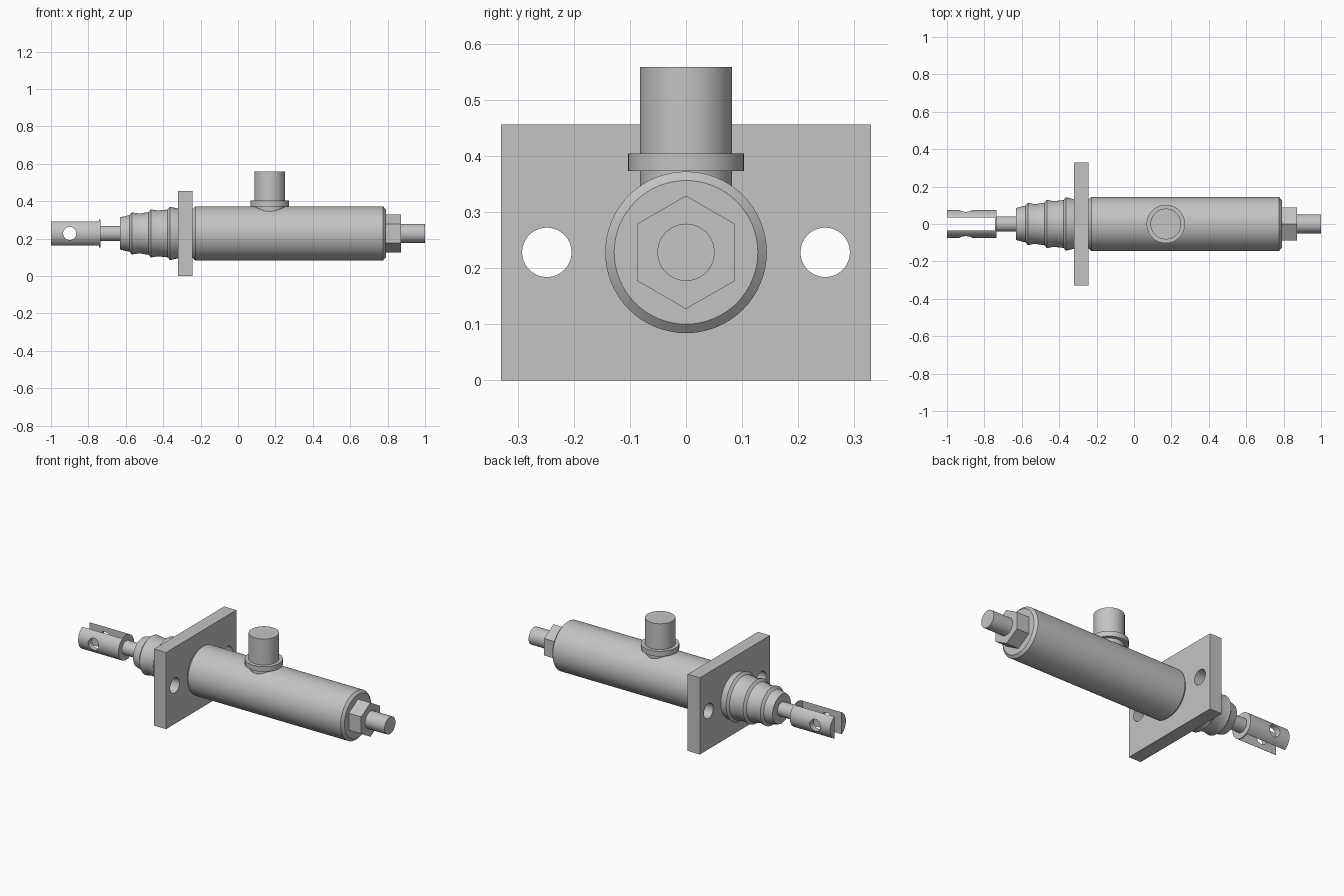
import bpy
import bmesh
import math
from mathutils import Matrix, Vector

cube = bpy.data.objects.get("Cube")
if cube:
    bpy.data.objects.remove(cube, do_unlink=True)

AXIS_Z = 0.228
PORT_X = 0.17

steel = bpy.data.materials.new("plain grey steel")
steel.use_nodes = True
GREY = (0.55, 0.55, 0.55, 1)
steel.diffuse_color = GREY
steel.node_tree.nodes["Principled BSDF"].inputs["Base Color"].default_value = GREY


def finish(name, bm):
    bmesh.ops.recalc_face_normals(bm, faces=bm.faces)
    mesh = bpy.data.meshes.new(name)
    bm.to_mesh(mesh)
    bm.free()
    mesh.materials.append(steel)
    obj = bpy.data.objects.new(name, mesh)
    bpy.context.collection.objects.link(obj)
    return obj


def smooth(obj):
    bpy.ops.object.select_all(action='DESELECT')
    obj.select_set(True)
    bpy.context.view_layer.objects.active = obj
    bpy.ops.object.shade_smooth_by_angle(angle=math.radians(25))


def turned(name, profile, axis="X", origin=(0, 0, AXIS_Z), sides=64):
    """Closed solid turned from (position along axis, radius) points."""
    bm = bmesh.new()
    rings = []
    for along, radius in profile:
        ring = []
        for i in range(sides):
            a = math.tau * i / sides
            u, v = radius * math.sin(a), radius * math.cos(a)
            p = {"X": (along, u, v), "Y": (u, along, v), "Z": (u, v, along)}[axis]
            ring.append(bm.verts.new(Vector(p) + Vector(origin)))
        rings.append(ring)
    for low, high in zip(rings, rings[1:]):
        for i in range(sides):
            j = (i + 1) % sides
            bm.faces.new((low[i], low[j], high[j], high[i]))
    bm.faces.new(rings[0])
    bm.faces.new(rings[-1])
    obj = finish(name, bm)
    if sides > 6:
        smooth(obj)
    return obj


def box(name, low, high):
    low, high = Vector(low), Vector(high)
    bm = bmesh.new()
    bmesh.ops.create_cube(bm, size=1, matrix=Matrix.Translation((low + high) / 2)
                          @ Matrix.Diagonal((*(high - low), 1)))
    return finish(name, bm)


def cut(obj, cutter):
    mod = obj.modifiers.new("cut", 'BOOLEAN')
    mod.operation = 'DIFFERENCE'
    mod.solver = 'EXACT'
    mod.object = cutter
    bpy.context.view_layer.objects.active = obj
    bpy.ops.object.modifier_apply(modifier=mod.name)
    bpy.data.objects.remove(cutter, do_unlink=True)


# Mounting plate with two bolt holes
plate = box("mounting_plate", (-0.322, -0.33, 0), (-0.242, 0.33, 0.456))
for side in (-1, 1):
    cut(plate, turned("bolt_hole", [(-0.5, 0.044), (0, 0.044)],
                      origin=(0, side * 0.248, AXIS_Z)))
smooth(plate)

# Cylinder barrel with chamfered ends
turned("barrel", [(-0.245, 0.128), (-0.228, 0.144), (0.776, 0.144), (0.79, 0.128)])

# Hexagonal end nut and stub
turned("hex_nut", [(0.785, 0.101), (0.872, 0.101)], sides=6)
turned("end_stub", [(0.865, 0.051), (1.0, 0.051)])

# Stepped rubber boot
turned("boot", [(-0.63, 0.086), (-0.58, 0.098), (-0.568, 0.113), (-0.53, 0.106),
                (-0.478, 0.114), (-0.466, 0.129), (-0.428, 0.122), (-0.376, 0.128),
                (-0.364, 0.143), (-0.318, 0.132)])

# Push rod
turned("push_rod", [(-0.738, 0.041), (-0.62, 0.041)])

# Slotted clevis with a cross pin hole
clevis = turned("clevis", [(-1.0, 0.074), (-0.735, 0.074)])
cut(clevis, box("slot", (-1.1, -0.035, 0), (-0.742, 0.035, 0.5)))
cut(clevis, turned("pin_hole", [(-0.2, 0.035), (0.2, 0.035)], axis="Y",
                   origin=(-0.9, 0, AXIS_Z)))
smooth(clevis)

# Inlet port and its collar
port_origin = (PORT_X, 0, 0)
turned("inlet_port", [(0.3, 0.082), (0.558, 0.082)], "Z", port_origin)
turned("port_collar", [(0.373, 0.103), (0.404, 0.103)], "Z", port_origin)
